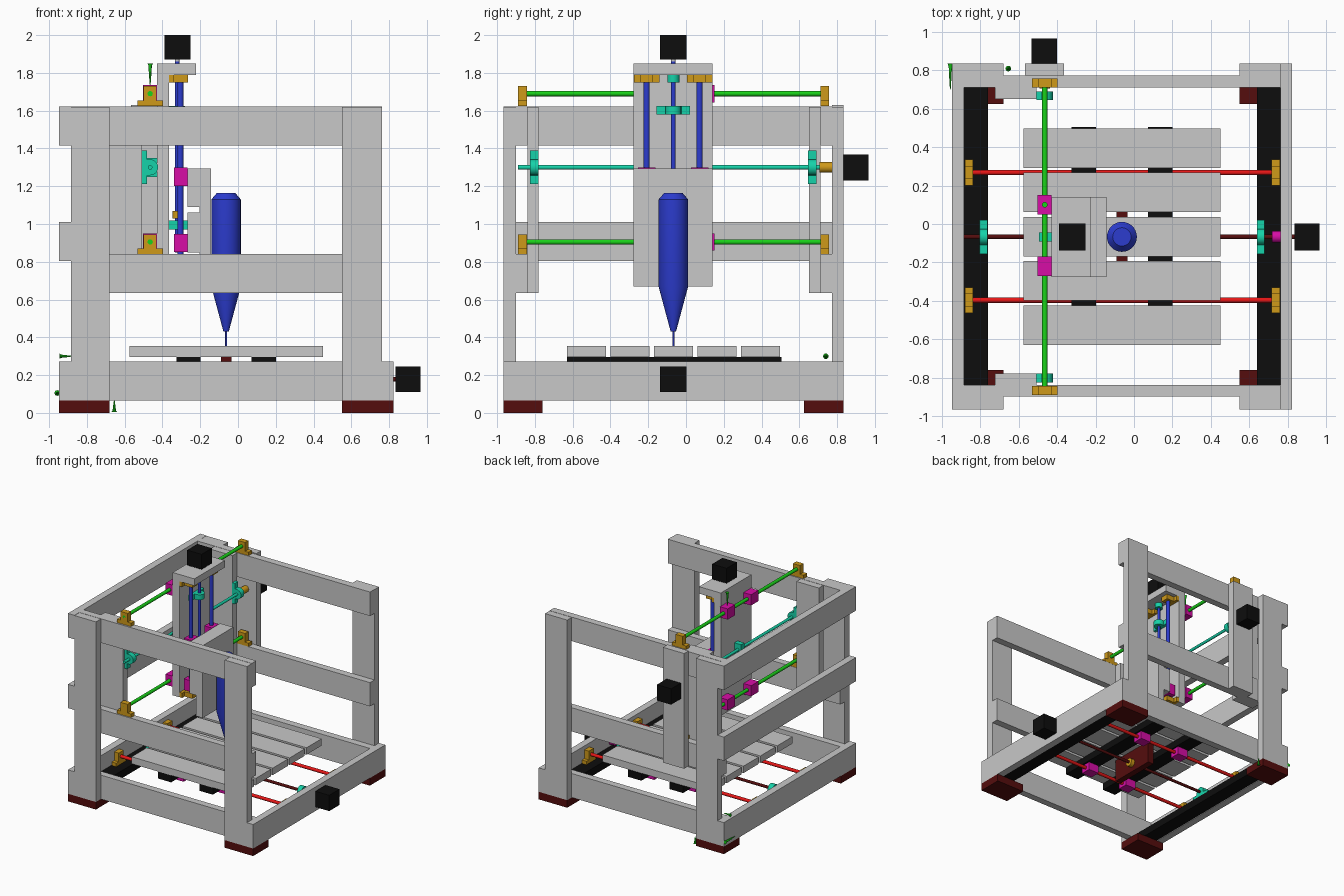
import bpy, bmesh, math
from mathutils import Vector, Matrix

if "Cube" in bpy.data.objects:
    bpy.data.objects.remove(bpy.data.objects["Cube"])

def mat(name, r, g, b):
    m = bpy.data.materials.new(name)
    m.diffuse_color = (r, g, b, 1)
    m.use_nodes = True
    m.node_tree.nodes["Principled BSDF"].inputs["Base Color"].default_value = m.diffuse_color
    return m

GREY = mat("board_grey", .58, .58, .58)
BLACK = mat("black", .004, .004, .004)
MAROON = mat("dark_red", .09, .004, .004)
RED = mat("red", .8, .008, .008)
GOLD = mat("gold", .62, .32, .01)
GREEN = mat("green", .01, .65, .01)
TEAL = mat("teal", .008, .65, .4)
BLUE = mat("blue", .025, .045, .62)
PINK = mat("magenta", .68, .004, .38)
YC = -.067          # middle line of the machine

def finish(name, bm, m):
    bmesh.ops.recalc_face_normals(bm, faces=bm.faces)
    me = bpy.data.meshes.new(name)
    bm.to_mesh(me); bm.free()
    me.materials.append(m)
    ob = bpy.data.objects.new(name, me)
    bpy.context.collection.objects.link(ob)
    return ob

def box(name, m, x, y, z):
    bm = bmesh.new()
    bmesh.ops.create_cube(bm, size=1)
    for v in bm.verts:
        v.co = Vector([(r[0] + r[1]) / 2 + c * (r[1] - r[0]) for r, c in zip((x, y, z), v.co)])
    return finish(name, bm, m)

def lathe(name, m, axis, at, prof, n=20):
    """Solid of revolution; prof = (position along axis, radius), at = point on the axis."""
    bm = bmesh.new()
    rings = []
    for h, r in prof:
        ring = []
        for i in range(n):
            a = 2 * math.pi * i / n
            co = Vector(at)
            co[axis] = h
            co[(axis + 1) % 3] += r * math.cos(a)
            co[(axis + 2) % 3] += r * math.sin(a)
            ring.append(bm.verts.new(co))
        rings.append(ring)
    for p, q in zip(rings, rings[1:]):
        for i in range(n):
            bm.faces.new((p[i], p[(i + 1) % n], q[(i + 1) % n], q[i]))
    bm.faces.new(rings[0]); bm.faces.new(rings[-1])
    ob = finish(name, bm, m)
    bpy.context.view_layer.objects.active = ob
    ob.select_set(True)
    bpy.ops.object.shade_smooth_by_angle(angle=math.radians(35))
    ob.select_set(False)
    return ob

def rod(name, m, axis, at, a, b, r):
    return lathe(name, m, axis, at, [(a, r), (b, r)])

def oriented(name, m, axis, up, at, along, height, half):
    """Box by extents along the shaft axis, away from its board (up) and to both sides."""
    side = 3 - axis - up
    r = [None] * 3
    r[axis] = along
    r[up] = tuple(at[up] + h for h in height)
    r[side] = (at[side] - half, at[side] + half)
    return box(name, m, *r)

def rod_mount(name, axis, up, at, along):
    oriented(name + "_foot", GOLD, axis, up, at, along, (-.065, -.035), .067)
    oriented(name + "_clamp", GOLD, axis, up, at, along, (-.035, .04), .034)

def screw_bearing(name, axis, up, at, along):
    oriented(name + "_flange", TEAL, axis, up, at, along, (-.042, -.016), .089)
    oriented(name + "_neck", TEAL, axis, up, at, along, (-.016, 0), .042)
    rod(name + "_ring", TEAL, axis, at, along[0], along[1], .042)

# --- frame boards ---
YF, YB = (-.90, -.84), (.712, .773)
for sx, px in (("left", (-.885, -.68)), ("right", (.55, .762))):
    for sy, py in (("front", (-.967, -.90)), ("back", (.773, .835))):
        box(f"{sx}_{sy}_post", GREY, px, py, (.065, 1.62))
for s, y in (("front", YF), ("back", YB)):
    for n, z in (("lower", (.065, .272)), ("middle", (.635, .84)), ("upper", (1.415, 1.622))):
        box(f"{s}_{n}_rail", GREY, (-.885, .762), y, z)
for n, z in (("lower", (.065, .272)), ("middle", (.805, 1.01)), ("upper", (1.415, 1.622))):
    box(f"left_{n}_rail", GREY, (-.947, -.885), (-.967, .835), z)
box("right_lower_rail", GREY, (.762, .822), (-.967, .835), (.065, .272))
for i, x in enumerate(((-.947, -.68), (.55, .822))):
    for j, y in enumerate(((-.967, -.76), (.625, .835))):
        box(f"foot_{i}{j}", MAROON, x, y, (0, .065))
# boards carrying the cross screw
box("front_bearing_board", GREY, (-.723, -.508), (-.84, -.78), (.635, 1.62))
box("back_bearing_board", GREY, (-.723, -.508), (.65, .712), (.635, 1.62))
box("cross_motor_board", GREY, (-.567, -.365), (.773, .835), (.635, 1.63))

# --- table axis (along x) ---
for i, x in enumerate(((-.885, -.76), (.64, .762))):
    box(f"base_board_{i}", BLACK, x, (-.84, .712), (.07, .135))
for j, y in enumerate((YC - .33, YC + .335)):
    at = (0, y, .20)
    rod(f"table_rod_{j}", RED, 0, at, -.88, .76, .014)
    for i, x in enumerate(((-.88, -.838), (.717, .76))):
        rod_mount(f"table_rod_mount_{j}{i}", 0, 2, at, x)
    for i, x in enumerate((-.26, .135)):
        oriented(f"table_slide_{j}{i}", PINK, 0, 2, at, (x - .05, x + .05), (-.035, .035), .045)
xs = (0, YC, .177)
rod("table_screw", MAROON, 0, xs, -.89, .84, .012)
for i, x in enumerate(((-.805, -.762), (.64, .68))):
    screw_bearing(f"table_screw_bearing_{i}", 0, 2, xs, x)
rod("table_coupling", PINK, 0, xs, .72, .765, .03)
rod("table_nut", GOLD, 0, xs, -.035, .0, .035)
box("table_motor", BLACK, (.835, .967), (-.137, .003), (.11, .246))
box("table_nut_board", MAROON, (-.09, -.035), (-.275, .14), (.10, .295))
for i, x in enumerate(((-.325, -.198), (.072, .2))):
    box(f"table_beam_{i}", BLACK, x, (-.63, .505), (.235, .295))
for i in range(5):
    y = -.63 + .2305 * i
    box(f"table_slat_{i}", GREY, (-.575, .45), (y, y + .206), (.295, .355))

# --- cross axis (along y) ---
for j, z in enumerate((.905, 1.69)):
    at = (-.465, 0, z)
    rod(f"cross_rod_{j}", GREEN, 1, at, -.89, .755, .014)
    for i, y in enumerate(((-.89, -.843), (.712, .757))):
        rod_mount(f"cross_rod_mount_{j}{i}", 1, 2, at, y)
    for i, y in enumerate((-.22, .10)):
        oriented(f"cross_slide_{j}{i}", PINK, 1, 0, at, (y - .05, y + .05), (-.038, .035), .046)
ys = (-.465, 0, 1.30)
rod("cross_screw", TEAL, 1, ys, -.89, .84, .012)
for i, y in enumerate(((-.825, -.78), (.645, .69))):
    screw_bearing(f"cross_screw_bearing_{i}", 1, 0, ys, y)
rod("cross_coupling", GOLD, 1, ys, .707, .772, .028)
oriented("cross_nut", TEAL, 1, 0, ys, (-.09, -.045), (-.03, .035), .05)
box("cross_motor", BLACK, (-.535, -.4), (.835, .967), (1.23, 1.367))

# --- vertical axis ---
box("lift_plate", GREY, (-.43, -.365), (-.277, .14), (.79, 1.85))
box("lift_top_plate", GREY, (-.365, -.223), (-.277, .14), (1.79, 1.85))
for j, y in enumerate((YC - .141, YC + .139)):
    at = (-.305, y, 0)
    rod(f"lift_rod_{j}", BLUE, 2, at, .79, 1.79, .016)
    for i, z in enumerate(((.79, .832), (1.748, 1.79))):
        rod_mount(f"lift_rod_mount_{j}{i}", 2, 0, at, z)
    for i, z in enumerate((.9, 1.25)):
        oriented(f"lift_slide_{j}{i}", PINK, 2, 0, at, (z - .048, z + .048), (-.034, .038), .046)
zs = (-.322, YC, 0)
rod("lift_screw", BLUE, 2, zs, .85, 1.86, .012)
screw_bearing("lift_screw_bearing", 2, 0, zs, (1.58, 1.625))
rod("lift_coupling", TEAL, 2, zs, 1.75, 1.79, .032)
box("lift_nut", TEAL, (-.365, -.267), (YC - .06, YC + .06), (.972, 1.018))
rod("lift_spare_nut", GOLD, 2, zs, 1.03, 1.07, .024)
rod("lift_motor_shaft", GREY, 2, zs, 1.84, 1.88, .012)
box("lift_motor", BLACK, (-.39, -.252), (-.137, .003), (1.87, 2.0))

# --- tool head ---
box("tool_plate", GREY, (-.205, -.143), (-.277, .14), (.67, 1.295))
for i, z in enumerate(((.85, 1.06), (1.09, 1.295))):
    box(f"tool_spacer_{i}", GREY, (-.267, -.205), (-.277, .14), z)
lathe("spindle", BLUE, 2, (-.063, YC, 0),
      [(.355, .005), (.43, .005), (.43, .014), (.668, .078), (1.13, .078), (1.165, .048)], 28)

# --- loose screws at the corners ---
def screw(name, axis, at, tip, head):
    d = head - tip
    lathe(name, GREEN, axis, at, [(tip, .002), (tip + .55 * d, .007), (tip + .9 * d, .009), (head, .015)], 10)

screw("side_screw", 1, (-.957, 0, .105), .70, .835)
screw("rail_screw", 0, (0, .74, .30), -.88, -.945)
screw("foot_screw", 2, (-.655, .81, 0), .065, .005)
screw("lift_screw_fixing", 2, (-.465, .10, 0), 1.735, 1.85)
